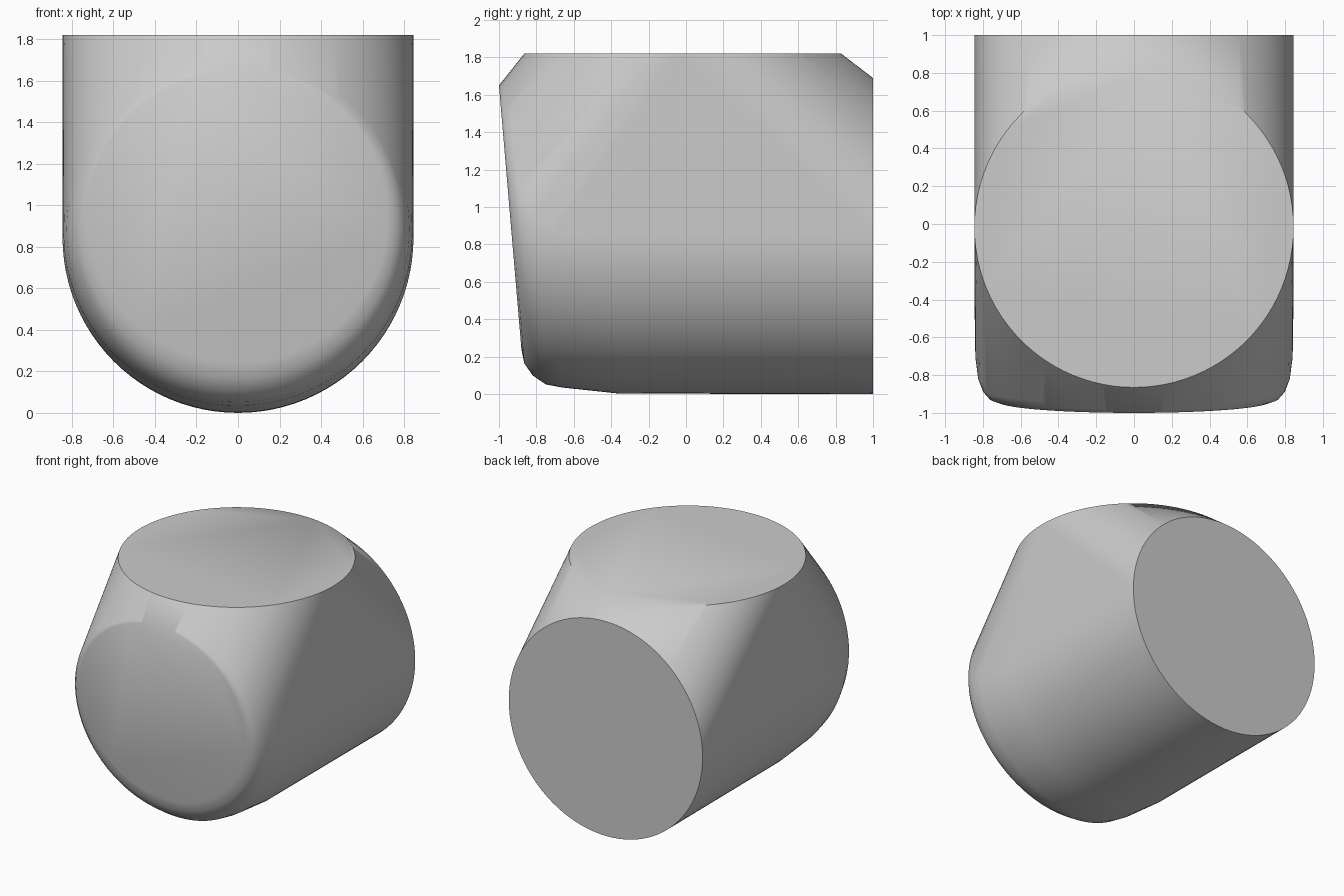
import bpy, bmesh, math

if "Cube" in bpy.data.objects:
    bpy.data.objects.remove(bpy.data.objects["Cube"])

SEG = 96
R = 0.845


def ring(bm, top, bottom, rx):
    """Ellipse of vertices through a top and a bottom (y, z) point, half width rx."""
    cy, cz = (top[0] + bottom[0]) / 2, (top[1] + bottom[1]) / 2
    dy, dz = (top[0] - bottom[0]) / 2, (top[1] - bottom[1]) / 2
    for i in range(SEG):
        a = 2 * math.pi * i / SEG
        c, s = math.cos(a), math.sin(a)
        bm.verts.new((rx * s, cy + dy * c, cz + dz * c))


bm = bmesh.new()

# tilted front disc and its rounded rim
ring(bm, (-1.0, 1.65), (-0.88, 0.24), 0.72)
ring(bm, (-0.985, 1.668), (-0.865, 0.165), 0.765)
ring(bm, (-0.95, 1.705), (-0.82, 0.10), 0.80)
ring(bm, (-0.89, 1.72), (-0.75, 0.052), 0.825)
ring(bm, (-0.75, 1.70), (-0.66, 0.035), 0.84)
ring(bm, (-0.40, 1.69), (-0.36, 0.003), R)

# flat back disc
ring(bm, (1.0, 2 * R), (1.0, 0.0), R)

# flat top disc
ring(bm, (0.83, 1.82), (-0.865, 1.82), R)

# skin wrapped tightly around all the discs
res = bmesh.ops.convex_hull(bm, input=bm.verts[:])
loose = [v for v in bm.verts if not v.link_faces]
bmesh.ops.delete(bm, geom=loose, context='VERTS')
bmesh.ops.dissolve_limit(bm, angle_limit=math.radians(0.1),
                         verts=bm.verts[:], edges=bm.edges[:])
bmesh.ops.recalc_face_normals(bm, faces=bm.faces[:])

mesh = bpy.data.meshes.new("rounded_body")
bm.to_mesh(mesh)
bm.free()
body = bpy.data.objects.new("rounded_body", mesh)
bpy.context.collection.objects.link(body)

# soft shading, crisp back rim
bpy.context.view_layer.objects.active = body
body.select_set(True)
bpy.ops.object.shade_smooth_by_angle(angle=math.radians(50))
